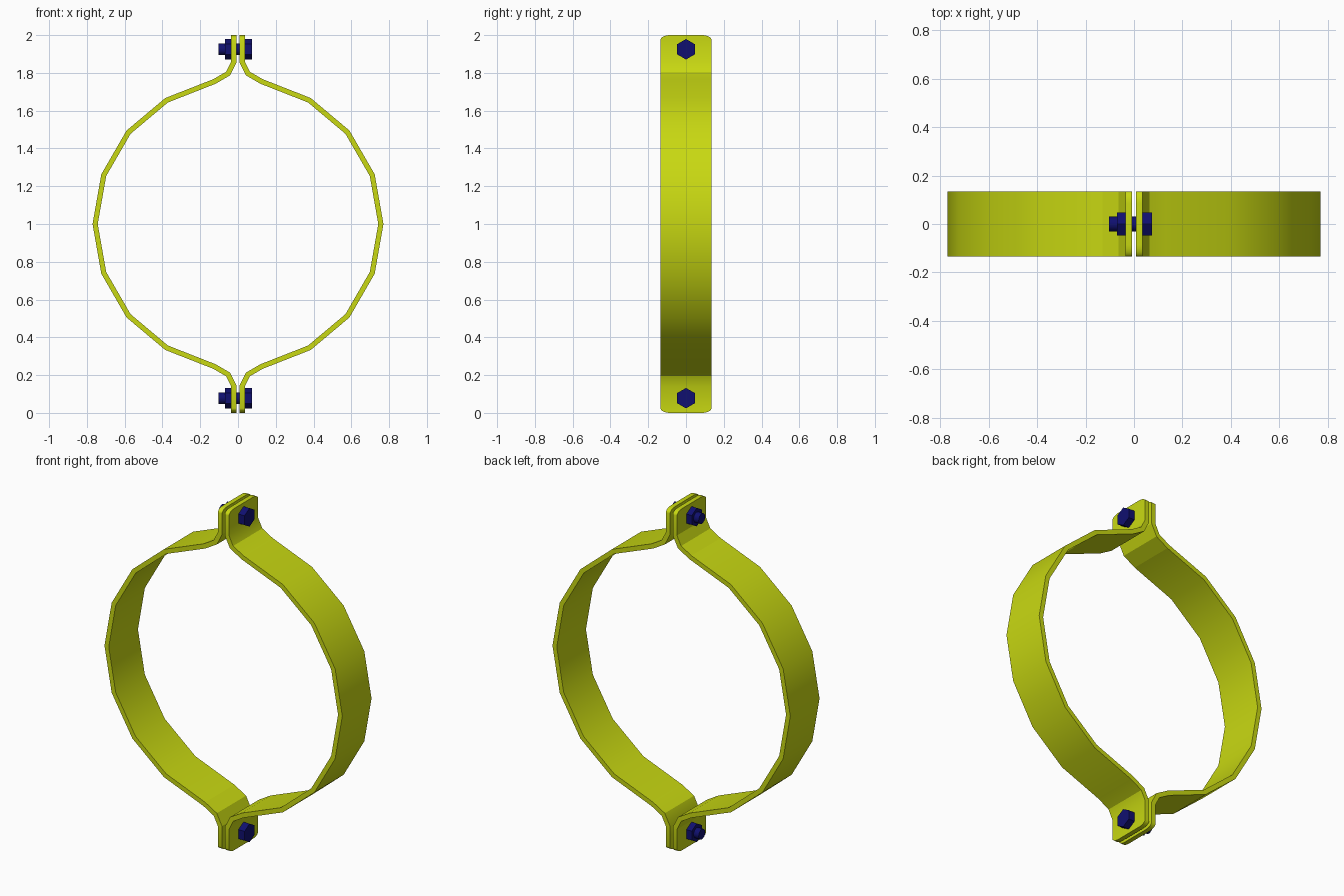
import bpy, bmesh, math
from mathutils import Vector, Matrix

cube = bpy.data.objects.get("Cube")
if cube:
    bpy.data.objects.remove(cube, do_unlink=True)

HALF_WIDTH = 0.135
THICK = 0.027
RADIUS = 0.77


def material(name, rgb):
    mat = bpy.data.materials.new(name)
    mat.use_nodes = True
    mat.diffuse_color = (*rgb, 1)
    mat.node_tree.nodes["Principled BSDF"].inputs["Base Color"].default_value = (*rgb, 1)
    return mat


yellow = material("yellow green", (0.58, 0.69, 0.006))
navy = material("navy blue", (0.005, 0.005, 0.16))


def finish(bm, name, mat):
    bmesh.ops.recalc_face_normals(bm, faces=bm.faces)
    mesh = bpy.data.meshes.new(name)
    bm.to_mesh(mesh)
    bm.free()
    mesh.materials.append(mat)
    obj = bpy.data.objects.new(name, mesh)
    bpy.context.collection.objects.link(obj)
    return obj


def inset_path(path, dist):
    """Mitred offset of an open path, to the left of its direction."""
    result = []
    for i, p in enumerate(path):
        dirs = [(path[j + 1] - path[j]).normalized()
                for j in (i - 1, i) if 0 <= j < len(path) - 1]
        normals = [Vector((-d.y, d.x)) for d in dirs]
        n = sum(normals, Vector((0, 0))).normalized()
        result.append(p + n * dist / n.dot(normals[0]))
    return result


# Outer profile of one half: faceted arc, flared neck, flat tab
upper = [Vector((RADIUS * math.cos(math.radians(a)), RADIUS * math.sin(math.radians(a))))
         for a in (0, 20, 40, 60)]
upper += [Vector(p) for p in ((0.13, 0.767), (0.063, 0.806), (0.036, 0.86), (0.036, 1.0))]
outer = [Vector((p.x, -p.y)) for p in reversed(upper[1:])] + upper
inner = inset_path(outer, THICK)

# Clamp half strap, swept as rectangular rings along the profile
bm = bmesh.new()
rings = []
for o, i in zip(outer, inner):
    corners = ((o, -1), (o, 1), (i, 1), (i, -1))
    rings.append([bm.verts.new((p.x, s * HALF_WIDTH, p.y + 1)) for p, s in corners])
for a, b in zip(rings, rings[1:]):
    for k in range(4):
        m = (k + 1) % 4
        bm.faces.new((a[k], a[m], b[m], b[k]))
for ring in (rings[0], rings[-1]):
    bm.faces.new(ring)

# Rounded tab corners, flattened to a shallow curve
ends = [bm.edges.get((r[k], r[3 - k])) for r in (rings[0], rings[-1]) for k in (0, 1)]
bmesh.ops.bevel(bm, geom=ends, offset=0.05, segments=5, profile=0.5, affect='EDGES')
for v in bm.verts:
    h = abs(v.co.z - 1)
    if h > 0.949:
        v.co.z = 1 + math.copysign(1 - (1 - h) * 0.5, v.co.z - 1)

left_strap = finish(bm, "left_strap", yellow)
bpy.context.view_layer.objects.active = left_strap
left_strap.select_set(True)
bpy.ops.object.shade_smooth_by_angle(angle=math.radians(30))

# Crisp folds at the neck
sharp = left_strap.data.attributes.get("sharp_edge")
if sharp is None:
    sharp = left_strap.data.attributes.new("sharp_edge", 'BOOLEAN', 'EDGE')
for e in left_strap.data.edges:
    a, b = (left_strap.data.vertices[v].co for v in e.vertices)
    if abs(a.y - b.y) > HALF_WIDTH and max(a.x, b.x) < 0.2:
        sharp.data[e.index].value = True

right_strap = left_strap.copy()
right_strap.data = left_strap.data.copy()
right_strap.name = "right_strap"
right_strap.data.transform(Matrix.Scale(-1, 4, (1, 0, 0)))
right_strap.data.flip_normals()
bpy.context.collection.objects.link(right_strap)


def rod(name, x0, x1, radius, sides, z):
    """Prism along x, with one corner pointing straight up."""
    bm = bmesh.new()
    turn = Matrix.Rotation(math.pi / 2, 4, 'Y')
    bmesh.ops.create_cone(bm, cap_ends=True, segments=sides, radius1=radius, radius2=radius,
                          depth=x1 - x0,
                          matrix=Matrix.Translation(((x0 + x1) / 2, 0, z)) @ turn)
    # Put a corner on the vertical axis
    top = max(bm.verts, key=lambda v: v.co.z).co
    spin = math.atan2(top.y, top.z - z)
    bmesh.ops.rotate(bm, verts=bm.verts, cent=(0, 0, z), matrix=Matrix.Rotation(spin, 3, 'X'))
    return finish(bm, name, navy)


# Bolts through both pairs of tabs
for place, z in (("upper", 1.925), ("lower", 0.078)):
    rod(place + "_bolt_head", 0.035, 0.075, 0.054, 6, z)
    rod(place + "_nut", -0.07, -0.035, 0.054, 6, z)
    shank = rod(place + "_bolt_shank", -0.103, 0.05, 0.03, 16, z)
    bpy.ops.object.select_all(action='DESELECT')
    shank.select_set(True)
    bpy.context.view_layer.objects.active = shank
    bpy.ops.object.shade_smooth_by_angle(angle=math.radians(30))
